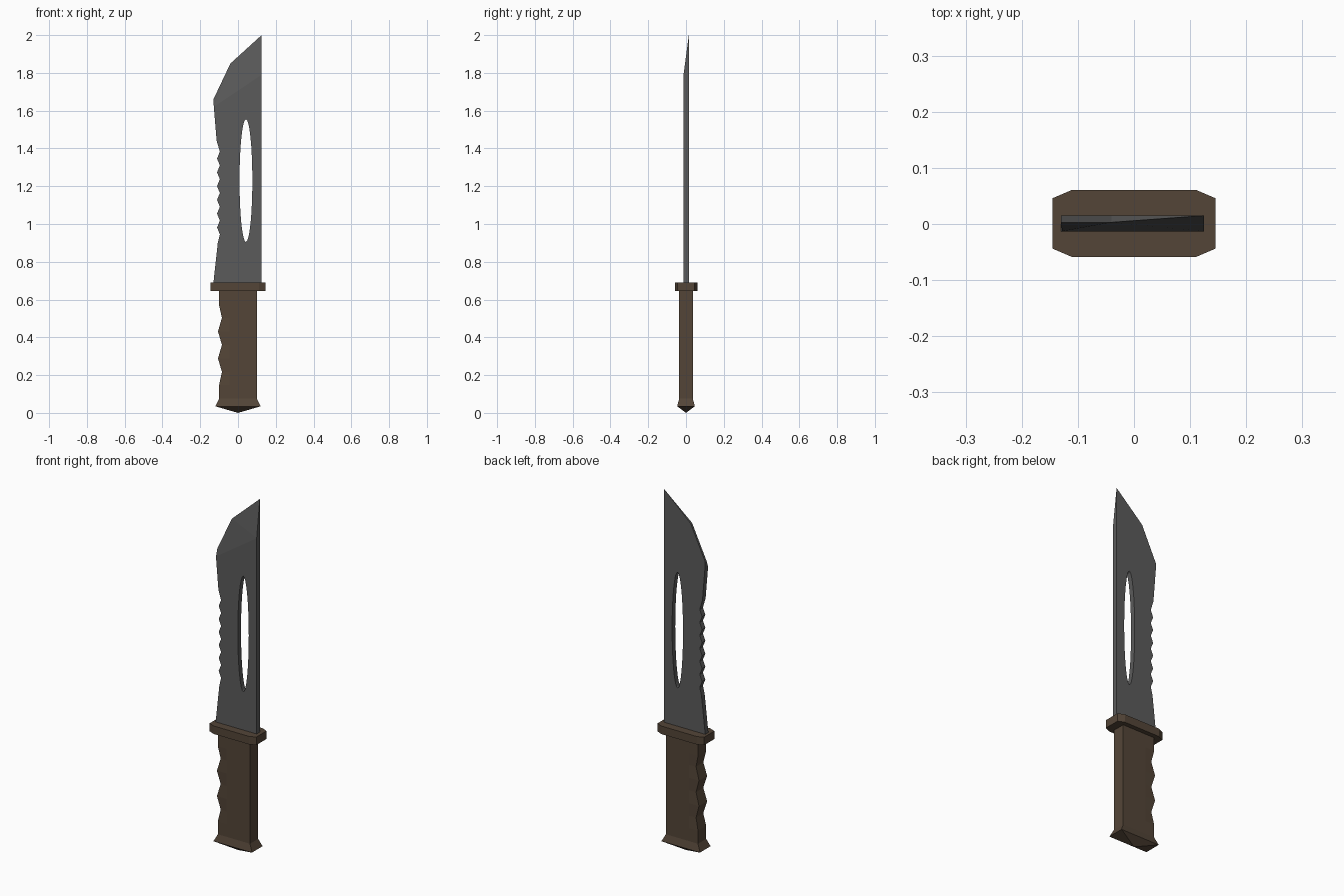
import bpy, bmesh
from mathutils import Matrix

cube = bpy.data.objects.get("Cube")
if cube:
    bpy.data.objects.remove(cube, do_unlink=True)


def material(name, color):
    m = bpy.data.materials.new(name)
    m.use_nodes = True
    m.diffuse_color = color
    m.node_tree.nodes["Principled BSDF"].inputs["Base Color"].default_value = color
    return m


STEEL = material("dark steel", (0.105, 0.105, 0.105, 1))
BROWN = material("dark brown", (0.088, 0.06, 0.039, 1))


def finish(bm, name, mat):
    bmesh.ops.remove_doubles(bm, verts=bm.verts, dist=0.0001)
    bmesh.ops.recalc_face_normals(bm, faces=bm.faces)
    mesh = bpy.data.meshes.new(name)
    bm.to_mesh(mesh)
    bm.free()
    mesh.materials.append(mat)
    obj = bpy.data.objects.new(name, mesh)
    bpy.context.collection.objects.link(obj)
    return obj


def bridge(bm, a, b):
    for i in range(len(a)):
        j = (i + 1) % len(a)
        bm.faces.new((a[i], a[j], b[j], b[i]))


# Blade: saw-toothed outline, flat back, front face ground back towards the tip
FRONT, BACK, RIDGE = -0.013, 0.015, 0.003
teeth = [(-0.111 if i % 2 else -0.096, 0.945 + 0.0365 * i) for i in range(13)]
outline = [(0.125, 0.66), (-0.13, 0.66), (-0.13, 0.69), (-0.107, 0.90)] + teeth
outline += [(-0.113, 1.44), (-0.128, 1.62), (-0.13, 1.66), (-0.04, 1.85),
            (0.125, 2.0), (0.125, 1.79)]

bm = bmesh.new()
back = [bm.verts.new((x, BACK, z)) for x, z in outline]
front = [bm.verts.new((x, FRONT, z)) for x, z in outline]
low, corner, shoulder, tip, heel = front[-5:]
corner.co.y = shoulder.co.y = RIDGE
tip.co.y = BACK
bm.faces.new(back)
bm.faces.new(front[:-4] + [heel])
for tri in ((low, corner, shoulder), (low, shoulder, heel), (heel, shoulder, tip)):
    bm.faces.new(tri)
bridge(bm, front, back)
blade = finish(bm, "blade", STEEL)

# Long oval slot through the blade
bm = bmesh.new()
bmesh.ops.create_cone(bm, cap_ends=True, segments=32, radius1=1, radius2=1, depth=0.2,
                      matrix=Matrix.Translation((0.042, 0, 1.23))
                      @ Matrix.Diagonal((0.034, 1, 0.325, 1))
                      @ Matrix.Rotation(1.570796, 4, 'X'))
cutter = finish(bm, "slot_cutter", STEEL)
cutter.hide_render = True
slot = blade.modifiers.new("slot", 'BOOLEAN')
slot.operation = 'DIFFERENCE'
slot.solver = 'EXACT'
slot.object = cutter
bpy.context.view_layer.objects.active = blade
bpy.ops.object.modifier_apply(modifier=slot.name)
bpy.data.objects.remove(cutter, do_unlink=True)

# Guard: flat plate with clipped corners
bm = bmesh.new()
plan = [(0.145, 0.045), (0.11, 0.06), (-0.11, 0.06), (-0.145, 0.045)]
plan += [(x, -y) for x, y in reversed(plan)]
bottom, top = ([bm.verts.new((x, y + 0.001, z)) for x, y in plan] for z in (0.645, 0.69))
bm.faces.new(bottom)
bm.faces.new(top)
bridge(bm, bottom, top)
finish(bm, "guard", BROWN)

# Grip with finger grooves, flared pommel and pyramid end
# rows: height, left x, right x, half thickness, half thickness at the finger edge
rows = [(0.035, -0.12, 0.12, 0.047, 0.047), (0.075, -0.10, 0.10, 0.036, 0.036),
        (0.148, -0.10, 0.10, 0.036, 0.036)]
for i in range(5):
    groove = i % 2 == 0
    rows.append((0.217 + 0.0715 * i, -0.085 if groove else -0.106, 0.10, 0.036,
                 0.032 if groove else 0.036))
rows += [(0.57, -0.10, 0.10, 0.036, 0.036), (0.65, -0.10, 0.10, 0.036, 0.036)]

bm = bmesh.new()
rings = []
for z, left, right, half, edge in rows:
    side = [(left, edge), (-0.045, half), (right, half)]
    side += [(x, -y) for x, y in reversed(side)]
    rings.append([bm.verts.new((x, y, z)) for x, y in side])
for a, b in zip(rings, rings[1:]):
    bridge(bm, a, b)
bm.faces.new(rings[-1])
apex = bm.verts.new((0, 0, 0))
for i, v in enumerate(rings[0]):
    bm.faces.new((v, rings[0][(i + 1) % 6], apex))
finish(bm, "grip", BROWN)
